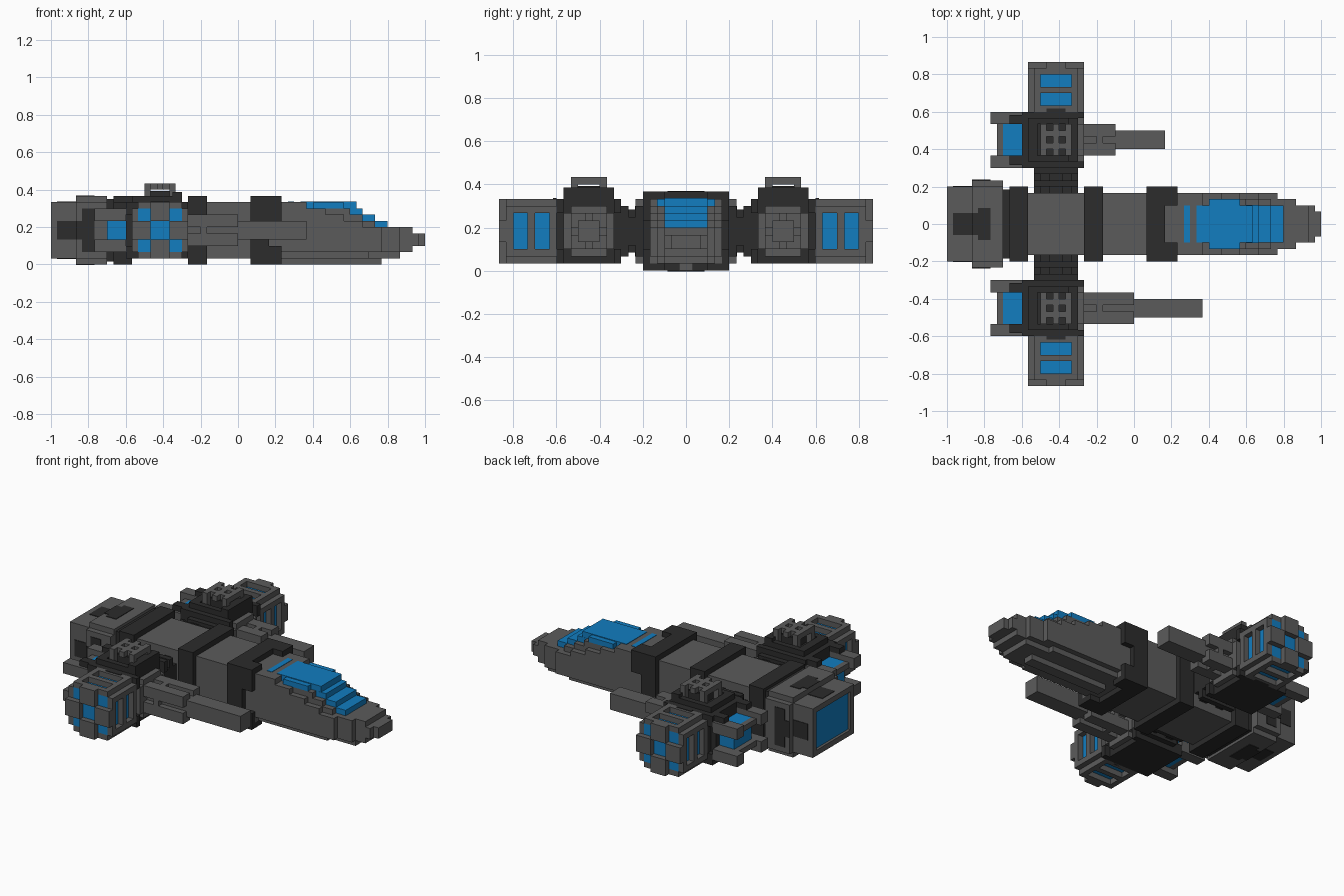
import bpy, bmesh

cube = bpy.data.objects.get("Cube")
if cube:
    bpy.data.objects.remove(cube, do_unlink=True)

U = 1 / 30  # one block of the grid


def material(name, rgb):
    m = bpy.data.materials.new(name)
    m.use_nodes = True
    m.diffuse_color = (*rgb, 1)
    bsdf = next(n for n in m.node_tree.nodes if n.type == 'BSDF_PRINCIPLED')
    bsdf.inputs["Base Color"].default_value = (*rgb, 1)
    return m


GREY = material("hull grey", (0.105, 0.105, 0.105))
DARK = material("dark grey", (0.025, 0.025, 0.025))
BLUE = material("glow blue", (0.006, 0.205, 0.53))


def part(name, mat, boxes, side=1):
    """Blocks given as x0, x1, y0, y1, z0, z1; side -1 mirrors across y."""
    bm = bmesh.new()
    for x0, x1, y0, y1, z0, z1 in boxes:
        y0, y1 = sorted((y0 * side, y1 * side))
        vs = bmesh.ops.create_cube(bm, size=1)["verts"]
        for v in vs:
            v.co.x = (x0 + x1) / 2 + v.co.x * (x1 - x0)
            v.co.y = (y0 + y1) / 2 + v.co.y * (y1 - y0)
            v.co.z = (z0 + z1) / 2 + v.co.z * (z1 - z0)
    bmesh.ops.scale(bm, vec=(U, U, U), verts=bm.verts)
    me = bpy.data.meshes.new(name)
    bm.to_mesh(me)
    bm.free()
    me.materials.append(mat)
    ob = bpy.data.objects.new(name, me)
    bpy.context.collection.objects.link(ob)
    return ob


def sym(x0, x1, w, z0, z1):
    """Block centred on y = 0."""
    return (x0, x1, -w, w, z0, z1)


# Fuselage and its bands
part("fuselage", GREY, [sym(-21, 7, 5, 1, 10)])
part("rear_band", DARK, [sym(-20, -17, 6, 0, 11), sym(-21, -20, 5.5, .5, 10.5)])
part("middle_band", DARK, [sym(-8, -5, 6, 0, 11)])
collar = [sym(2, 5, 3, 0, 11)]
for s in (-1, 1):
    collar += [(2, 7, 3 * s, 6 * s, 10, 11), (2, 7, 3 * s, 6 * s, 0, 1),
               (2, 7, 5 * s, 6 * s, 7, 10), (2, 7, 5 * s, 6 * s, 1, 3),
               (2, 5, 5 * s, 6 * s, 3, 7)]
part("front_collar", DARK, [(a, b, min(c, d), max(c, d), e, f) for a, b, c, d, e, f in collar])

# Nose: stepped layers, keel and canopy
part("nose", GREY, [
    sym(7, 23, 1, 0, 1), sym(7, 21, 4, 1, 2), sym(7, 26, 3, 1, 2),
    sym(7, 23, 5, 2, 6), sym(7, 26, 4, 2, 6), sym(7, 28, 3, 2, 6),
    sym(28, 29, 3, 3, 5), sym(28, 30, 2, 3, 5),
    sym(7, 20, 5, 6, 7), sym(7, 22, 4, 6, 7), sym(7, 17, 5, 7, 8), sym(7, 20, 4, 7, 8),
    sym(7, 14, 5, 8, 9), sym(7, 18, 4, 8, 9), sym(7, 11, 5, 9, 10)])
part("canopy", BLUE, [sym(10, 19, 3, 9, 10.08), sym(17, 20, 3.02, 8, 9),
                      sym(19, 22, 3, 7, 8), sym(19, 24, 3, 6, 7),
                      sym(12, 17, 4, 9, 9.95)])
part("canopy_strip", BLUE, [sym(8, 9, 3, 10, 10.08)])

# Main engine with a glowing back and dark markings
part("engine_housing", GREY, [
    sym(-29, -21, 6, 1, 10), sym(-26, -21, 7, 1, 10), sym(-26, -21, 6, 0, 11),
    sym(-30, -29, 6, 9, 10), sym(-30, -29, 6, 1, 2),
    (-30, -29, 5, 6, 2, 9), (-30, -29, -6, -5, 2, 9)])
part("engine_glow", BLUE, [sym(-29.5, -29, 5, 2, 9)])
marks = []
for s in (-1, 1):
    for x0, x1, r, lo, hi in ((-29, -26, 6, 4, 7), (-26, -25, 7, 4, 7), (-25, -23, 7, 2, 9)):
        marks.append((x0, x1, min(r * s, (r + .1) * s), max(r * s, (r + .1) * s), lo, hi))
for x0, x1, w, drop in ((-29, -26, 1.8, 1), (-26, -25, 1.8, 0), (-25, -23, 2.6, 0)):
    marks += [sym(x0, x1, w, 11 - drop, 11.1 - drop), sym(x0, x1, w, drop - .1, drop)]
part("engine_markings", DARK, marks)

for s, label in ((1, "left"), (-1, "right")):
    # Pylon joining pod and fuselage
    part(label + "_pylon", DARK, [
        (-16, -9, 5, 9, 3.5, 7.5), (-15, -13.5, 5, 9, 2.5, 8.5), (-11.5, -10, 5, 9, 2.5, 8.5),
        (-16, -9, 6, 7, 2, 9), (-16, -9, 8, 9, 2, 9)], s)

    # Dark nacelle with framing ribs
    part(label + "_nacelle", DARK, [
        (-18, -9, 10, 17, 1, 10), (-17, -9, 9, 18, 2, 9),
        (-18, -8, 9, 10, 1, 3), (-18, -8, 17, 18, 1, 3),
        (-18, -8, 9, 10, 8, 10), (-18, -8, 17, 18, 8, 10),
        (-20, -17, 9.5, 11, 9, 10), (-20, -17, 16, 17.5, 9, 10),
        (-17, -15.5, 10, 17, 10, 11), (-10.5, -9, 10, 17, 10, 11.6),
        (-16, -10, 10, 11, 10, 11), (-16, -10, 16, 17, 10, 11)], s)
    part(label + "_nacelle_face", GREY, [
        (-9, -8, 11, 16, 2, 9), (-9, -8, 10, 17, 3, 8)], s)

    # Rear thruster between rails
    part(label + "_thruster", BLUE, [(-21, -18, 11, 16, 3, 8)], s)
    part(label + "_thruster_rails", GREY, [
        (-23, -18, y, y + 2, z, z + 2) for y in (9, 16) for z in (2, 7)], s)
    part(label + "_thruster_frame", GREY, [
        (-22, -21, 11, 16, 3, 4), (-22, -21, 11, 16, 7, 8)], s)

    # Turret cage on top
    cage = [(-15, -10, y, y + 1, 12, 13) for y in (12, 14)]
    cage += [(x, x + 1, 11, 16, 12, 13) for x in (-15, -13, -11)]
    cage += [(x, x + 1, y, y + 1, 10, 12) for x in (-15, -11) for y in (11, 15)]
    part(label + "_turret_cage", GREY, cage, s)
    part(label + "_turret_core", DARK, [(-14, -11, 12, 15, 10, 11.8)], s)

    # Gun, longer on the right
    base, tip = (-3, 5) if s == 1 else (0, 11)
    part(label + "_gun", GREY, [
        (-9, tip, 12, 15, 4, 7), (-9, base, 11, 13, 3, 5), (-9, base, 14, 16, 3, 5),
        (-9, base, 11, 13, 6, 8), (-9, base, 14, 16, 6, 8),
        (-6, -5, 11, 16, 3, 8)], s)

    # Outer drum: blue core inside a slotted grey shell
    part(label + "_drum_core", BLUE, [(-16, -9, 18, 25, 2, 9)], s)
    bars = [(18, 19), (21, 22), (24, 25)]
    shell = []
    for z in (1, 9):
        shell += [(-16, -9, a, b, z, z + 1) for a, b in bars]
        shell += [(x, x + 1, 18, 25, z, z + 1) for x in (-16, -10)]
    for x in (-17, -9):
        shell += [(x, x + 1, a, b, 2, 9) for a, b in bars]
        shell += [(x, x + 1, 18, 25, z, z + 1) for z in (2, 8)]
    shell += [(-14, -11, 24, 26, 7, 10), (-14, -11, 24, 26, 1, 4),
              (-17, -14, 24, 26, 4, 7), (-11, -8, 24, 26, 4, 7)]
    part(label + "_drum_shell", GREY, shell, s)
    part(label + "_drum_joint", DARK, [(-16, -9, 17, 18.02, 2, 9), (-14, -11, 18, 18.5, 1, 10.1)], s)
